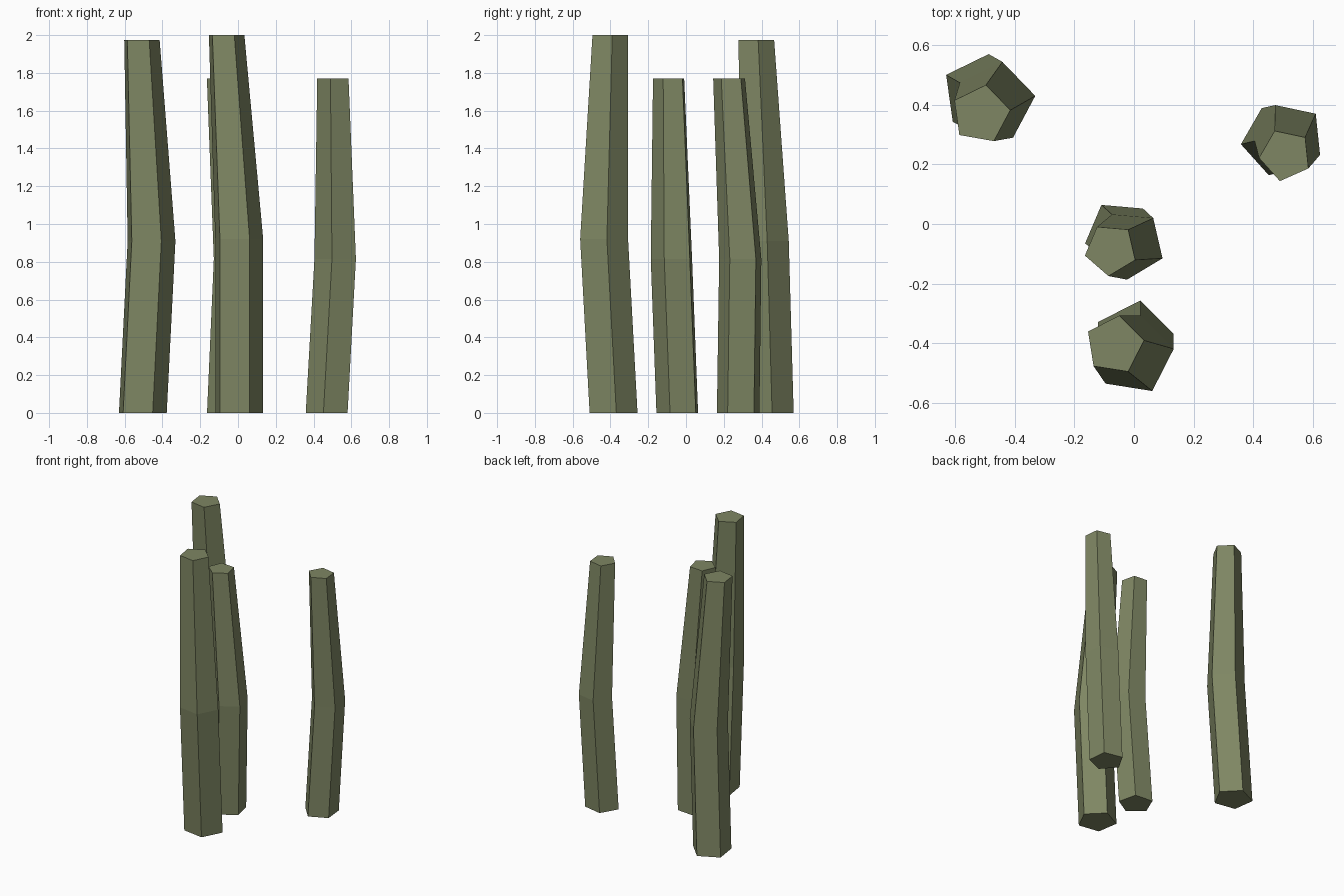
import bpy
import bmesh
from math import cos, sin, radians, tau

cube = bpy.data.objects.get("Cube")
if cube:
    bpy.data.objects.remove(cube, do_unlink=True)

# Single muted green for every stem
green = bpy.data.materials.new("olive green")
green.use_nodes = True
colour = (0.21, 0.24, 0.125, 1)
green.diffuse_color = colour
green.node_tree.nodes["Principled BSDF"].inputs["Base Color"].default_value = colour

SIDES = 5


def stem(name, angle, radii, heights, centres):
    """Bent five-sided stem lofted through rings at the given centres."""
    bm = bmesh.new()
    rings = []
    for (cx, cy), r, z in zip(centres, radii, heights):
        angles = [radians(angle) + tau * i / SIDES for i in range(SIDES)]
        rings.append([bm.verts.new((cx + r * cos(a), cy + r * sin(a), z))
                      for a in angles])
    for low, high in zip(rings, rings[1:]):
        for i in range(SIDES):
            j = (i + 1) % SIDES
            bm.faces.new((low[i], low[j], high[j], high[i]))
    # End caps
    bm.faces.new(rings[0][::-1])
    bm.faces.new(rings[-1])
    mesh = bpy.data.meshes.new(name)
    bm.to_mesh(mesh)
    bm.free()
    mesh.materials.append(green)
    obj = bpy.data.objects.new(name, mesh)
    bpy.context.collection.objects.link(obj)


thick = (0.135, 0.135, 0.1)
thin = (0.119, 0.118, 0.089)

# Two tall stems
stem("front_tall_stem", 9, thick, (0, 0.92, 2.0),
     [(0.0, -0.39), (0.0, -0.44), (-0.065, -0.406)])
stem("back_right_tall_stem", 8, thick, (0, 0.91, 1.975),
     [(-0.511, 0.437), (-0.465, 0.411), (-0.514, 0.368)])

# Two short stems
stem("middle_short_stem", -23, thin, (0, 0.815, 1.77),
     [(-0.048, -0.038), (-0.013, -0.069), (-0.078, -0.086)])
stem("back_left_short_stem", -30, thin, (0, 0.815, 1.77),
     [(0.477, 0.28), (0.522, 0.291), (0.508, 0.231)])
